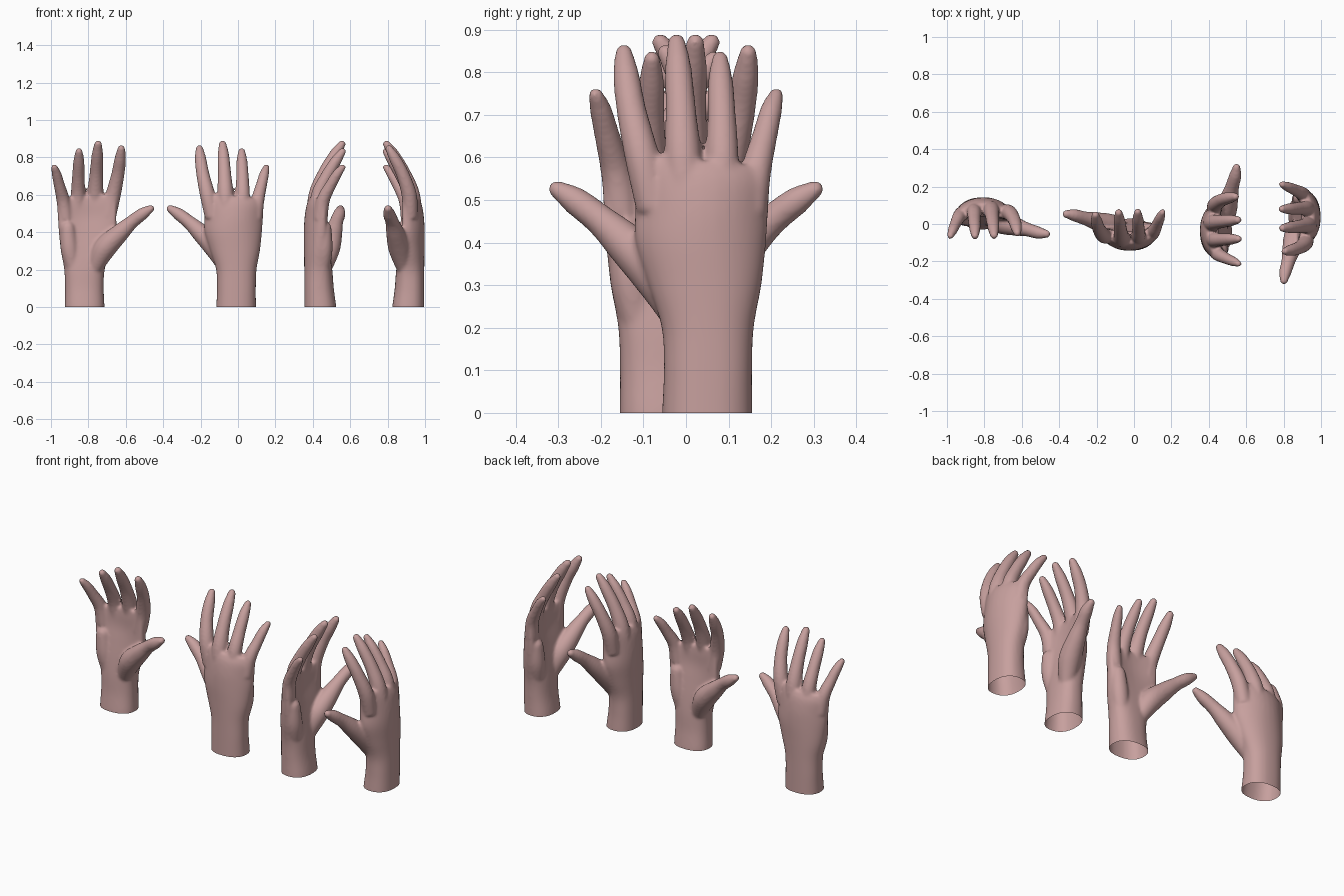
import bpy, bmesh, math
from mathutils import Vector

if "Cube" in bpy.data.objects:
    bpy.data.objects.remove(bpy.data.objects["Cube"])

# Hand-local axes: x = thumb side, d = palm direction (-y), z = up


def smooth_path(points, steps):
    """Catmull-Rom interpolation of rows of any size."""
    p = [Vector(q) for q in points]
    out = []
    for i in range(len(p) - 1):
        a, b, c, e = p[max(i - 1, 0)], p[i], p[i + 1], p[min(i + 2, len(p) - 1)]
        for k in range(steps):
            t = k / steps
            out.append(0.5 * (2 * b + (c - a) * t + (2 * a - 5 * b + 4 * c - e) * t * t
                              + (3 * b - a - 3 * c + e) * t ** 3))
    out.append(p[-1])
    return out


def loft(bm, rings):
    """Skin closed rings of points and cap both ends."""
    loops = [[bm.verts.new((x, -d, z)) for x, d, z in r] for r in rings]
    n = len(loops[0])
    for a, b in zip(loops, loops[1:]):
        for i in range(n):
            j = (i + 1) % n
            bm.faces.new((a[i], a[j], b[j], b[i]))
    bm.faces.new(loops[0])
    bm.faces.new(loops[-1])


def digit(bm, points, sides=20):
    """Tapered round-tipped tube through rows of (x, d, z, radius)."""
    path = smooth_path(points, 6)
    spine = [(Vector(p[:3]), p[3]) for p in path]
    tan = [(spine[min(i + 1, len(spine) - 1)][0] - spine[max(i - 1, 0)][0]).normalized()
           for i in range(len(spine))]
    tip, r = spine[-1]
    for deg in (25, 50, 70, 85):
        a = math.radians(deg)
        spine.append((tip + tan[-1] * r * math.sin(a), r * math.cos(a)))
        tan.append(tan[-1])
    rings = []
    for (c, rad), t in zip(spine, tan):
        u = Vector((1, 0, 0))
        u = (u - t * u.dot(t)).normalized()
        v = t.cross(u)
        rings.append([c + rad * (u * math.cos(q) + v * math.sin(q))
                      for q in (2 * math.pi * k / sides for k in range(sides))])
    loft(bm, rings)


def palm(bm, sections, sides=40):
    """Arched palm and wrist through rows of (z, xmin, xmax, back, front, bend)."""
    def power(v):
        return math.copysign(abs(v) ** 0.85, v)
    rings = []
    for z, x0, x1, d0, d1, bend in smooth_path(sections, 5):
        ring = []
        for k in range(sides):
            q = 2 * math.pi * k / sides
            c, s = power(math.cos(q)), power(math.sin(q))
            x = (x0 + x1) / 2 + (x1 - x0) / 2 * c
            tilt = 0.1 * x * max(0, z - 0.4) / 0.2
            ring.append((x, (d0 + d1) / 2 + (d1 - d0) / 2 * s + bend * c * c, z + tilt))
        rings.append(ring)
    loft(bm, rings)


bm = bmesh.new()

# wrist and palm
palm(bm, [(-0.06, -.106, .106, -.086, .086, 0), (0.0, -.106, .106, -.086, .085, 0),
          (0.1, -.105, .102, -.086, .072, 0), (0.2, -.109, .107, -.086, .064, .005),
          (0.3, -.127, .138, -.087, .050, .018), (0.4, -.138, .168, -.088, .032, .035),
          (0.48, -.143, .170, -.084, .018, .047), (0.55, -.146, .172, -.072, .015, .045),
          (0.59, -.140, .178, -.054, .012, .04)])

# thumb with its base muscle, heel of the palm
digit(bm, [(.05, .02, .20, .040), (.105, .045, .31, .060), (.185, .068, .392, .050),
           (.25, .085, .452, .037), (.31, .102, .498, .033), (.353, .108, .525, .021)])
digit(bm, [(-.06, .01, .20, .040), (-.08, .018, .31, .048), (-.09, .02, .42, .040)])

# index, middle, ring and little fingers
digit(bm, [(.125, -.01, .48, .042), (.153, -.005, .60, .041), (.178, .03, .71, .035),
           (.19, .07, .79, .031), (.196, .102, .845, .021)])
digit(bm, [(.05, -.035, .48, .040), (.057, -.02, .60, .043), (.062, .02, .71, .036),
           (.068, .075, .81, .031), (.072, .115, .870, .021)])
digit(bm, [(-.035, -.025, .48, .040), (-.035, -.01, .60, .039), (-.034, .03, .69, .034),
           (-.031, .08, .775, .030), (-.03, .118, .830, .020)])
digit(bm, [(-.10, .0, .47, .040), (-.115, .015, .57, .036), (-.135, .055, .65, .030),
           (-.15, .09, .71, .026), (-.162, .118, .746, .018)])

bmesh.ops.recalc_face_normals(bm, faces=bm.faces)
raw = bpy.data.meshes.new("hand_parts")
bm.to_mesh(raw)
bm.free()
source = bpy.data.objects.new("hand_parts", raw)
bpy.context.collection.objects.link(source)

# fuse the parts into one soft skin
fuse = source.modifiers.new("fuse", 'REMESH')
fuse.mode = 'VOXEL'
fuse.voxel_size = 0.0075
soften = source.modifiers.new("soften", 'SMOOTH')
soften.factor = 0.5
soften.iterations = 8
graph = bpy.context.evaluated_depsgraph_get()
mesh = bpy.data.meshes.new_from_object(source.evaluated_get(graph))
mesh.name = "hand"
bpy.data.objects.remove(source)

# cut the wrist open at the ground
bm = bmesh.new()
bm.from_mesh(mesh)
bmesh.ops.bisect_plane(bm, geom=bm.verts[:] + bm.edges[:] + bm.faces[:],
                       plane_co=(0, 0, 0), plane_no=(0, 0, -1), clear_outer=True)
for f in bm.faces:
    f.smooth = True
bm.to_mesh(mesh)
bm.free()

skin = bpy.data.materials.new("skin")
skin.diffuse_color = (0.57, 0.35, 0.34, 1)
skin.use_nodes = True
skin.node_tree.nodes["Principled BSDF"].inputs["Base Color"].default_value = skin.diffuse_color
mesh.materials.clear()
mesh.materials.append(skin)

# four copies turned in quarter steps
for name, x, y, turn in (("hand_palm_forward", -.82, .055, 0), ("hand_palm_back", -.01, -.055, 180),
                         ("hand_palm_right", .44, -.05, 90), ("hand_palm_left", .91, .05, -90)):
    hand = bpy.data.objects.new(name, mesh)
    hand.location = (x, y, 0)
    hand.rotation_euler.z = math.radians(turn)
    bpy.context.collection.objects.link(hand)
